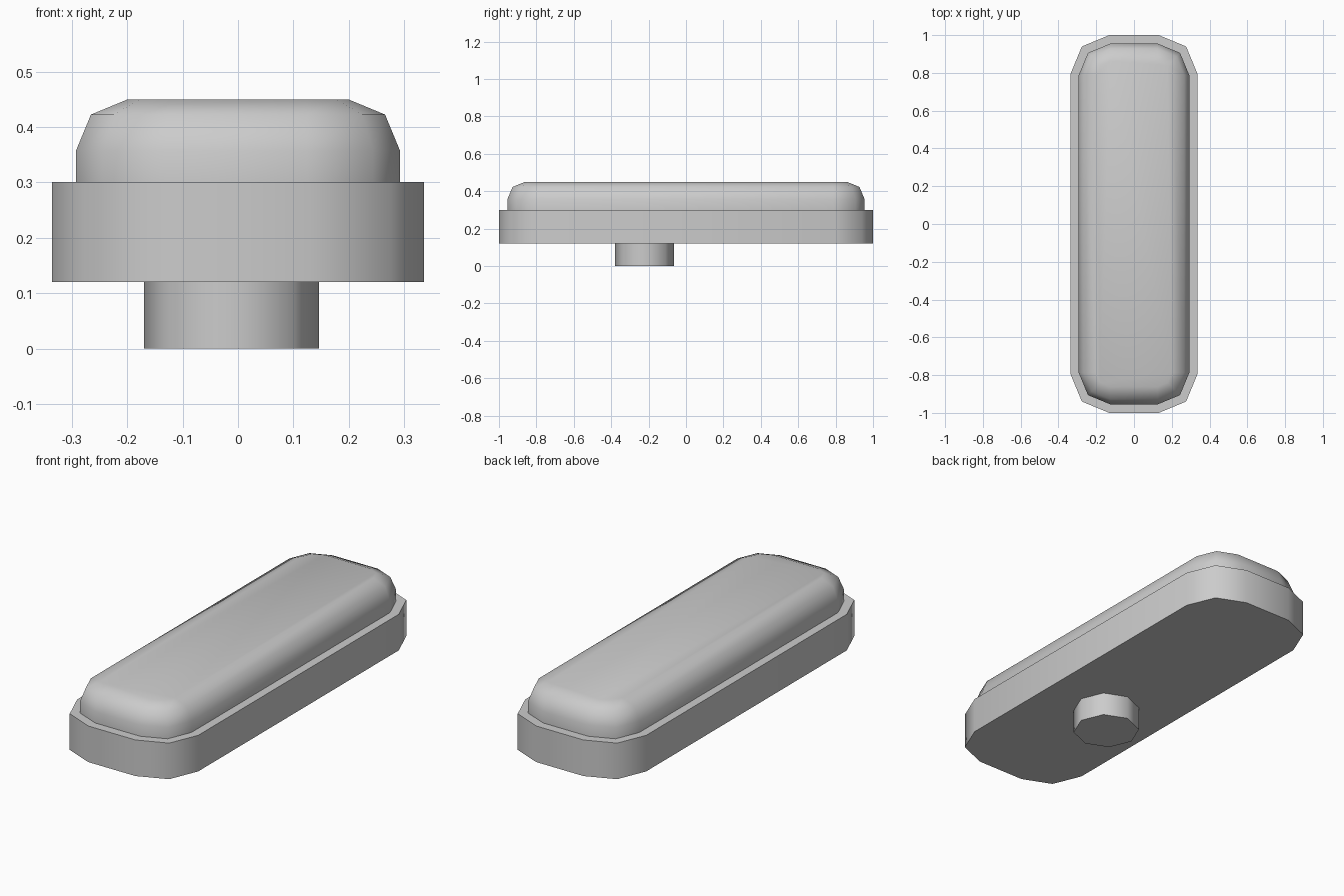
import bpy
import bmesh
from math import cos, sin, pi, radians

default = bpy.data.objects.get("Cube")
if default:
    bpy.data.objects.remove(default, do_unlink=True)

grey = bpy.data.materials.new("plain_grey")
grey.use_nodes = True
colour = (0.6, 0.6, 0.6, 1.0)
grey.diffuse_color = colour
grey.node_tree.nodes["Principled BSDF"].inputs["Base Color"].default_value = colour


def rounded_outline(half_x, half_y, radius, steps=2):
    """Counter-clockwise rectangle outline with faceted round corners."""
    points = []
    for corner, (sx, sy) in enumerate([(1, 1), (-1, 1), (-1, -1), (1, -1)]):
        for i in range(steps + 1):
            angle = (corner + i / steps) * pi / 2
            points.append((sx * (half_x - radius) + radius * cos(angle),
                           sy * (half_y - radius) + radius * sin(angle)))
    return points


def loft(name, layers):
    """Skin a stack of (outline, z) layers, cap both ends and smooth it."""
    bm = bmesh.new()
    rings = [[bm.verts.new((x, y, z)) for x, y in outline] for outline, z in layers]
    for low, high in zip(rings, rings[1:]):
        for i in range(len(low)):
            j = (i + 1) % len(low)
            bm.faces.new((low[i], low[j], high[j], high[i]))
    bm.faces.new(rings[0][::-1])
    bm.faces.new(rings[-1])
    mesh = bpy.data.meshes.new(name)
    bm.to_mesh(mesh)
    bm.free()
    mesh.materials.append(grey)
    obj = bpy.data.objects.new(name, mesh)
    bpy.context.collection.objects.link(obj)
    bpy.ops.object.select_all(action='DESELECT')
    obj.select_set(True)
    bpy.context.view_layer.objects.active = obj
    bpy.ops.object.shade_smooth_by_angle(angle=radians(60))
    return obj


# Wide lower slab
slab = rounded_outline(0.336, 1.0, 0.205)
loft("base_slab", [(slab, 0.12), (slab, 0.301)])

# Raised cap with a rounded top edge
bevel, cap_top = 0.093, 0.45
cap_layers = [(rounded_outline(0.293, 0.955, 0.168), 0.295)]
for step in range(3):
    angle = step * pi / 4
    inset = bevel * (1 - cos(angle))
    height = cap_top - bevel * (1 - sin(angle))
    cap_layers.append((rounded_outline(0.293 - inset, 0.955 - inset, 0.168 - inset), height))
loft("rounded_cap", cap_layers)

# Short eight-sided stem underneath
stem = [(-0.012 + 0.158 * cos(i * pi / 4), -0.222 + 0.158 * sin(i * pi / 4)) for i in range(8)]
loft("stem", [(stem, 0.0), (stem, 0.125)])
